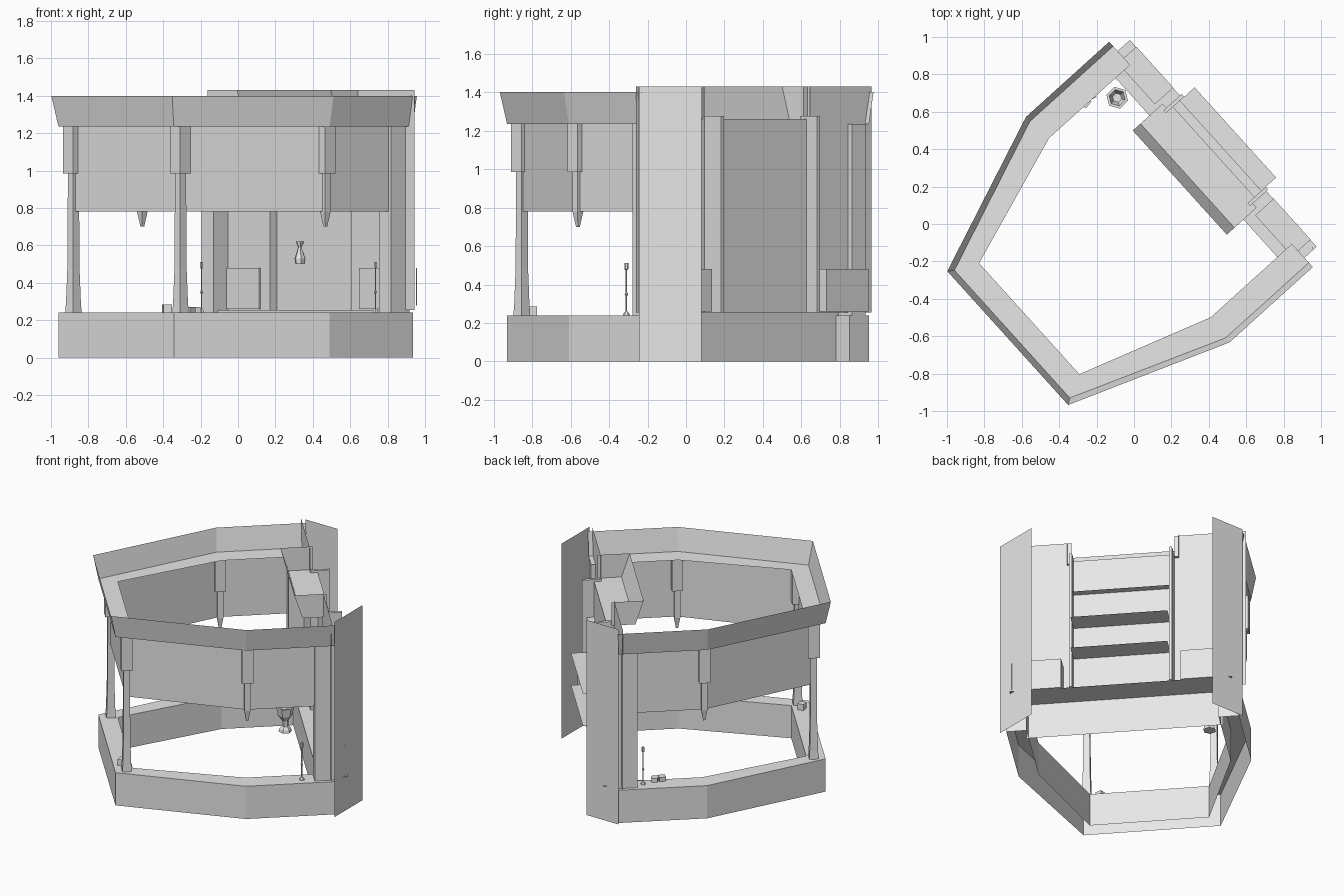
import bpy, bmesh, math
from mathutils import Matrix, Vector

if "Cube" in bpy.data.objects:
    bpy.data.objects.remove(bpy.data.objects["Cube"])

grey = bpy.data.materials.new("pale_grey")
grey.diffuse_color = (0.8, 0.8, 0.8, 1)
grey.use_nodes = True
grey.node_tree.nodes["Principled BSDF"].inputs["Base Color"].default_value = grey.diffuse_color
TURN = Matrix.Rotation(math.radians(-47.9), 4, 'Z')


def finish(name, bm, turn=True):
    if turn:
        bm.transform(TURN)
    bmesh.ops.recalc_face_normals(bm, faces=bm.faces)
    me = bpy.data.meshes.new(name)
    bm.to_mesh(me)
    bm.free()
    me.materials.append(grey)
    ob = bpy.data.objects.new(name, me)
    bpy.context.collection.objects.link(ob)
    return ob


def box(name, x0, x1, y0, y1, z0, z1, turn=True):
    bm = bmesh.new()
    m = Matrix.Translation(((x0 + x1) / 2, (y0 + y1) / 2, (z0 + z1) / 2)) \
        @ Matrix.Diagonal((x1 - x0, y1 - y0, z1 - z0, 1))
    bmesh.ops.create_cube(bm, size=1, matrix=m)
    return finish(name, bm, turn)


def sheet(name, points, turn=True):
    """Single flat face."""
    bm = bmesh.new()
    bm.faces.new([bm.verts.new(p) for p in points])
    return finish(name, bm, turn)


def flat(name, x0, x1, y0, y1, z):
    return sheet(name, [(x0, y0, z), (x1, y0, z), (x1, y1, z), (x0, y1, z)])


def upright(name, a, b, z0, z1, turn=True):
    return sheet(name, [(*a, z0), (*b, z0), (*b, z1), (*a, z1)], turn)


def bay(side, mid_y, front, end_y):
    """Open path round the bay, right end to left end."""
    half = [(side, end_y), (side, mid_y), front]
    return half + [(-x, y) for x, y in reversed(half)]


def band(name, profile):
    """Sweep an open cross-section, given as (path, z) pairs, along the bay."""
    bm = bmesh.new()
    rows = [[bm.verts.new((x, y, z)) for x, y in path] for path, z in profile]
    for a, b in zip(rows, rows[1:]):
        for j in range(len(a) - 1):
            bm.faces.new((a[j], a[j + 1], b[j + 1], b[j]))
    if len(rows) > 2:
        bm.faces.new([r[0] for r in rows])
        bm.faces.new([r[-1] for r in reversed(rows)])
    return finish(name, bm)


def stack(name, loc, angle, rings, sides=4, turn=True):
    """Loft of rings (width, z); four sides give a square section."""
    bm = bmesh.new()
    rows = []
    k = math.sqrt(2) if sides == 4 else 1
    for w, z in rings:
        row = []
        for i in range(sides):
            a = 2 * math.pi * (i + 0.5) / sides + angle
            row.append(bm.verts.new((math.cos(a) * w / 2 * k + loc[0],
                                     math.sin(a) * w / 2 * k + loc[1], z)))
        rows.append(row)
    for a, b in zip(rows, rows[1:]):
        for i in range(sides):
            j = (i + 1) % sides
            bm.faces.new((a[i], a[j], b[j], b[i]))
    bm.faces.new(list(reversed(rows[0])))
    bm.faces.new(rows[-1])
    return finish(name, bm, turn)


# Bay outlines
outer = bay(0.78, -0.045, (0.46, -0.878), 0.555)
inner = bay(0.645, -0.03, (0.40, -0.755), 0.555)
crown = bay(0.812, -0.045, (0.482, -0.91), 0.555)
curtain = bay(0.735, -0.035, (0.427, -0.805), 0.53)

# Low wall (open underneath), ledge, thin hanging curtain wall and flared parapet
band("low_wall", [(outer, 0), (outer, 0.24), (inner, 0.24), (inner, 0)])
band("curtain_wall", [(curtain, 0.78), (curtain, 1.235)])
band("upper_ledge", [(outer, 1.235), (inner, 1.235)])
band("parapet", [(outer, 1.235), (crown, 1.4)])

for sx, tag in ((1, "right"), (-1, "left")):
    # Full-height front columns with brackets
    c = (sx * 0.427, -0.80)
    stack("front_column_" + tag, c, 0, [(0.062, 0.24), (0.056, 0.30), (0.046, 0.48), (0.042, 0.99)])
    stack("column_bracket_" + tag, c, 0, [(0.08, 0.985), (0.08, 1.235)])
    # Hanging posts at the bends
    c = (sx * 0.73, -0.03)
    stack("hanging_post_" + tag, c, 0, [(0.014, 0.70), (0.040, 0.78), (0.040, 0.99)])
    stack("post_bracket_" + tag, c, 0, [(0.075, 0.985), (0.075, 1.235)])

    def sided(name, x0, x1, *rest):
        box(name + "_" + tag, *sorted((sx * x0, sx * x1)), *rest)

    # Rear pillars, tall side walls, rear boxes and shelf jambs
    sided("rear_pillar", 0.66, 0.755, 0.42, 0.555, 0.24, 1.235)
    upright("tall_wall_" + tag, (sx * 0.345, 0.525), (sx * 0.825, 0.525), 0.255, 1.43)
    sided("rear_box", 0.40, 0.695, 0.512, 0.645, 0.26, 0.48)
    sided("shelf_jamb", 0.325, 0.345, 0.525, 0.655, 0.255, 1.275)
    # Canopy ends
    x = sx * 0.375
    sheet("canopy_end_" + tag, [(x, 0.385, 1.26), (x, 0.33, 1.43), (x, 0.545, 1.43), (x, 0.545, 1.26)])

# Canopy floor and sloping front
flat("canopy_floor", -0.375, 0.375, 0.385, 0.545, 1.26)
sheet("canopy_front", [(-0.375, 0.385, 1.26), (0.375, 0.385, 1.26), (0.375, 0.33, 1.43), (-0.375, 0.33, 1.43)])

# Rear sill, its supporting wall and the central shelf bay
flat("rear_sill", -0.745, 0.745, 0.45, 0.643, 0.255)
upright("rear_low_wall", (-0.66, 0.45), (0.66, 0.45), 0, 0.255)
upright("shelf_back", (-0.335, 0.575), (0.335, 0.575), 0.255, 1.26)
flat("shelf_top", -0.345, 0.345, 0.545, 0.575, 1.26)
for i, (z, depth) in enumerate(((0.51, 0.73), (0.745, 0.73), (1.0, 0.625))):
    flat("shelf_%d" % (i + 1), -0.325, 0.325, 0.575, depth, z)

# Thin end panels with a slot handle
upright("end_panel_right", (0.955, -0.245), (0.955, 0.08), 0, 1.43, False)
upright("end_panel_rear", (-0.13, 0.966), (0.13, 0.966), 0, 1.43, False)
box("slot_handle_right", 0.952, 0.958, -0.132, -0.125, 0.28, 0.48, False)

# Slim stands on the low wall
for i, loc in enumerate(((0.735, -0.31), (-0.195, 0.775))):
    stack("slim_stand_%d" % (i + 1), loc, 0,
          [(0.034, 0.24), (0.03, 0.25), (0.008, 0.262), (0.008, 0.34), (0.018, 0.35),
           (0.008, 0.36), (0.008, 0.475), (0.02, 0.48), (0.02, 0.512)], 6, False)

# Hexagonal stool on the floor
stack("hexagonal_stool", (-0.09, 0.675), 0.25,
      [(0.09, 0.0), (0.08, 0.02), (0.045, 0.04), (0.045, 0.08),
       (0.10, 0.12), (0.12, 0.18), (0.09, 0.18), (0.05, 0.12)], 6, False)

# Bottle in front of the shelf wall, and small blocks on the ledge
stack("bottle", (-0.11, 0.545), 0,
      [(0.05, 0.50), (0.06, 0.53), (0.03, 0.57), (0.02, 0.59), (0.045, 0.62)], 6)
for i, (x, y, a, z) in enumerate(((-0.38, -0.80, 0.2, 0.285), (-0.26, 0.65, 0.9, 0.27), (-0.23, 0.69, 0.4, 0.27))):
    stack("small_block_%d" % (i + 1), (x, y), a, [(0.045, 0.24), (0.045, z)], 4, False)
